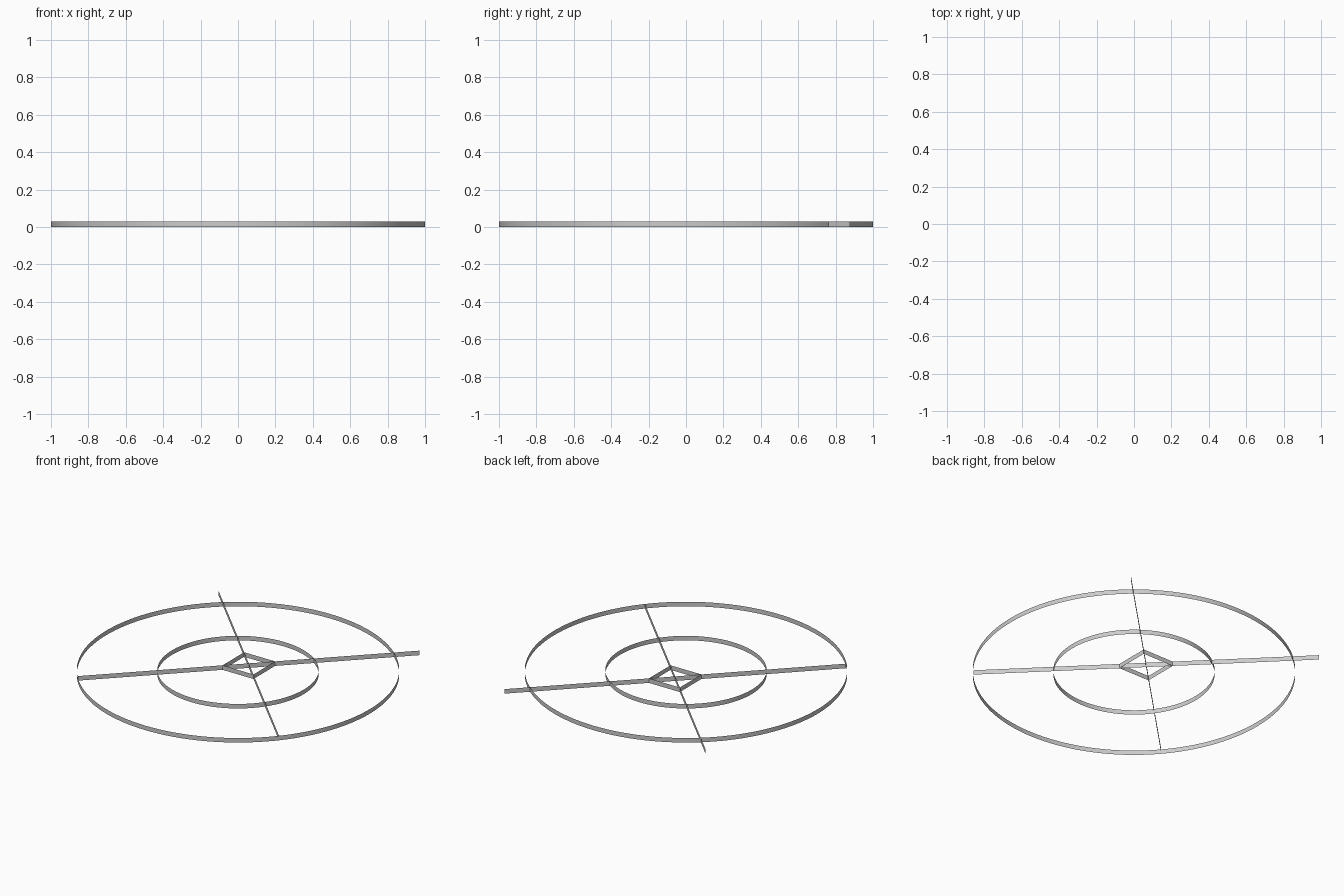
import bpy, bmesh, math

if "Cube" in bpy.data.objects:
    bpy.data.objects.remove(bpy.data.objects["Cube"])

HEIGHT = 0.031
CY = 0.117    # y centre of the square and cross
HALF = 0.117  # half side of the square
ARM = 0.76    # reach of the cross strips


def ribbon(name, points, closed=False, smooth=False):
    """Thin upright strip following a path on the ground."""
    bm = bmesh.new()
    low = [bm.verts.new((x, y, 0)) for x, y in points]
    top = [bm.verts.new((x, y, HEIGHT)) for x, y in points]
    n = len(points)
    for i in range(n if closed else n - 1):
        j = (i + 1) % n
        face = bm.faces.new((low[i], low[j], top[j], top[i]))
        face.smooth = smooth
    mesh = bpy.data.meshes.new(name)
    bm.to_mesh(mesh)
    bm.free()
    obj = bpy.data.objects.new(name, mesh)
    bpy.context.collection.objects.link(obj)
    return obj


def circle(radius, n=128):
    return [(radius * math.cos(2 * math.pi * i / n),
             radius * math.sin(2 * math.pi * i / n)) for i in range(n)]


# Two concentric rings
ribbon("outer_ring", circle(1.0), closed=True, smooth=True)
ribbon("inner_ring", circle(0.5), closed=True, smooth=True)

# Small square, its front edge on the ring centre
ribbon("centre_square", [(sx * HALF, CY + sy * HALF) for sx, sy in
                         ((-1, -1), (1, -1), (1, 1), (-1, 1))], closed=True)

# Diagonal strips crossing at the square's centre
for side, s in (("rising", 1), ("falling", -1)):
    ribbon(f"{side}_diagonal", [(-s * ARM, CY - ARM), (s * ARM, CY + ARM)])
